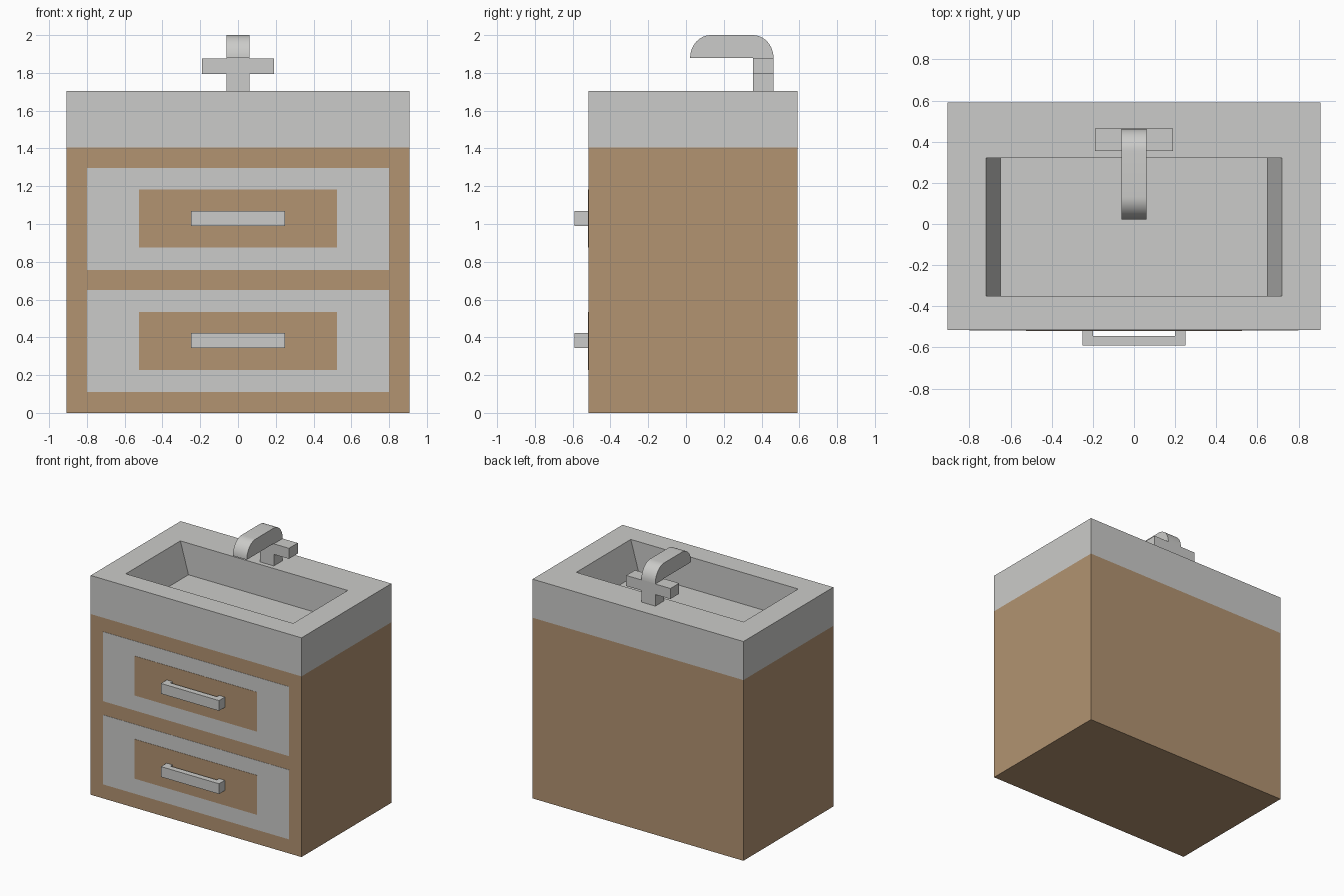
import bpy, bmesh, math

if "Cube" in bpy.data.objects:
    bpy.data.objects.remove(bpy.data.objects["Cube"])


def material(name, rgb):
    m = bpy.data.materials.new(name)
    m.diffuse_color = (*rgb, 1.0)
    m.use_nodes = True
    m.node_tree.nodes["Principled BSDF"].inputs["Base Color"].default_value = m.diffuse_color
    return m


WOOD = material("light_brown_wood", (0.445, 0.292, 0.165))
GREY = material("light_grey", (0.60, 0.60, 0.585))


def finish(bm, name, mat):
    bmesh.ops.recalc_face_normals(bm, faces=bm.faces)
    me = bpy.data.meshes.new(name)
    bm.to_mesh(me)
    bm.free()
    me.materials.append(mat)
    ob = bpy.data.objects.new(name, me)
    bpy.context.collection.objects.link(ob)
    return ob


def prism(name, pts, axis, lo, hi, mat):
    """Extrude a 2D outline along an axis (x: outline is y,z; z: x,y; y: x,z)."""
    bm = bmesh.new()

    def place(p, d):
        return {"x": (d, p[0], p[1]), "y": (p[0], d, p[1]), "z": (p[0], p[1], d)}[axis]

    rings = [[bm.verts.new(place(p, d)) for p in pts] for d in (lo, hi)]
    for r in rings:
        bm.faces.new(r)
    n = len(pts)
    for i in range(n):
        j = (i + 1) % n
        bm.faces.new((rings[0][i], rings[0][j], rings[1][j], rings[1][i]))
    return finish(bm, name, mat)


def rect(x0, x1, y0, y1):
    return [(x0, y0), (x1, y0), (x1, y1), (x0, y1)]


FRONT, BACK, HALF = -0.515, 0.59, 0.907

# Cabinet body
prism("cabinet_body", rect(-HALF, HALF, FRONT, BACK), "z", 0, 1.405, WOOD)

# Sink block: outer walls, rim, and basin with sloping ends and upright sides
bm = bmesh.new()
loops = [(rect(-HALF, HALF, FRONT, BACK), 1.405),
         (rect(-HALF, HALF, FRONT, BACK), 1.705),
         (rect(-0.72, 0.72, -0.35, 0.32), 1.705),
         (rect(-0.65, 0.65, -0.35, 0.32), 1.46)]
rings = [[bm.verts.new((x, y, z)) for x, y in pts] for pts, z in loops]
for a, b in zip(rings, rings[1:]):
    for i in range(4):
        j = (i + 1) % 4
        bm.faces.new((a[i], a[j], b[j], b[i]))
bm.faces.new(rings[0])
bm.faces.new(rings[-1])
finish(bm, "sink_basin", GREY)

# Drawers: grey front, brown centre panel and bracket handle
for label, z in (("lower", 0.11), ("upper", 0.757)):
    prism(label + "_drawer_front", rect(-0.8, 0.8, z, z + 0.54), "y",
          FRONT - 0.002, FRONT + 0.002, GREY)
    prism(label + "_drawer_panel", rect(-0.525, 0.525, z + 0.118, z + 0.425), "y",
          FRONT - 0.004, FRONT + 0.002, WOOD)
    outline = [(-0.25, FRONT), (-0.25, -0.59), (0.25, -0.59), (0.25, FRONT),
               (0.2, FRONT), (0.2, -0.545), (-0.2, -0.545), (-0.2, FRONT)]
    prism(label + "_drawer_handle", outline, "z", z + 0.233, z + 0.313, GREY)

# Tap: cross-shaped stand with side levers
cross = [(-0.06, 1.705), (0.06, 1.705), (0.06, 1.795), (0.19, 1.795),
         (0.19, 1.877), (0.06, 1.877), (0.06, 1.88), (-0.06, 1.88),
         (-0.06, 1.877), (-0.19, 1.877), (-0.19, 1.795), (-0.06, 1.795)]
prism("tap_stand", cross, "y", 0.355, 0.463, GREY)

# Tap spout: bar with rounded upper ends
R, H, STEPS = 0.11, 0.12, 12
arc = [(math.cos(k * math.pi / 2 / STEPS), math.sin(k * math.pi / 2 / STEPS))
       for k in range(STEPS + 1)]
spout = [(0.463 - R + R * c, 1.88 + H * s) for c, s in arc]
spout += [(0.022 + R - R * c, 1.88 + H * s) for c, s in reversed(arc)]
ob = prism("tap_spout", spout, "x", -0.06, 0.06, GREY)
bpy.context.view_layer.objects.active = ob
ob.select_set(True)
bpy.ops.object.shade_smooth_by_angle(angle=math.radians(30))
